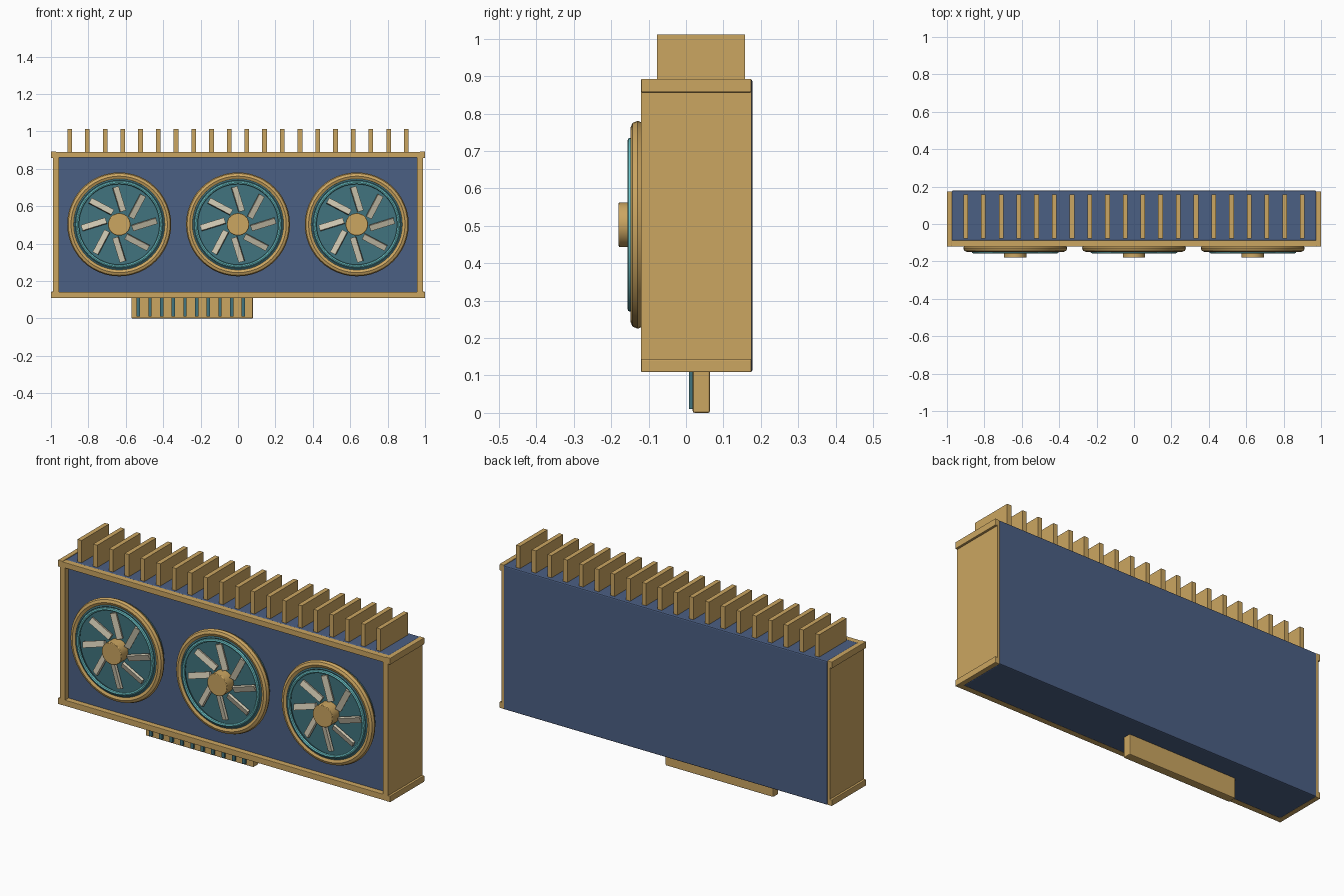
import bpy
import math
from mathutils import Matrix, Vector

if "Cube" in bpy.data.objects:
    bpy.data.objects.remove(bpy.data.objects["Cube"], do_unlink=True)


def material(name, rgb):
    m = bpy.data.materials.new(name)
    m.use_nodes = True
    m.diffuse_color = (*rgb, 1)
    m.node_tree.nodes["Principled BSDF"].inputs["Base Color"].default_value = (*rgb, 1)
    return m


gold = material("brushed gold", (0.60, 0.38, 0.12))
blue = material("slate blue", (0.071, 0.115, 0.23))
teal = material("dark teal", (0.053, 0.175, 0.21))
cyan = material("bright cyan", (0.16, 0.58, 0.61))
cream = material("cream", (0.61, 0.56, 0.43))


def finish(name, mat, bevel=0, smooth=False):
    ob = bpy.context.object
    ob.name = name
    ob.data.materials.append(mat)
    if bevel:
        mod = ob.modifiers.new("Bevel", "BEVEL")
        mod.width = bevel
        mod.segments = 2
    if smooth:
        bpy.ops.object.shade_smooth_by_angle(angle=math.radians(35))
    return ob


def box(name, mat, x, y, z, bevel=0):
    """Box from its (low, high) limits on each axis."""
    lo, hi = Vector((x[0], y[0], z[0])), Vector((x[1], y[1], z[1]))
    bpy.ops.mesh.primitive_cube_add(size=1, location=(lo + hi) / 2)
    bpy.context.object.data.transform(Matrix.Diagonal((*(hi - lo), 1)))
    return finish(name, mat, bevel)


def disc(name, mat, x, z, radius, y, bevel=0):
    """Cylinder facing the front, between two y limits."""
    bpy.ops.mesh.primitive_cylinder_add(
        vertices=32, radius=radius, depth=y[1] - y[0],
        location=(x, sum(y) / 2, z), rotation=(math.pi / 2, 0, 0))
    return finish(name, mat, bevel, smooth=True)


def ring(name, mat, x, y, z, major, minor):
    bpy.ops.mesh.primitive_torus_add(
        major_radius=major, minor_radius=minor, major_segments=48, minor_segments=8,
        location=(x, y, z), rotation=(math.pi / 2, 0, 0))
    return finish(name, mat, smooth=True)


# Housing
DEPTH = (-0.12, 0.175)
box("housing", blue, (-0.975, 0.975), (-0.09, 0.178), (0.109, 0.891), 0.006)

# Gold frame: front bars, side panels and corner rails
for level, z in (("lower", (0.11, 0.142)), ("upper", (0.86, 0.89))):
    box(level + "_front_bar", gold, (-0.99, 0.99), (-0.12, -0.088), z, 0.002)
    for side, s in (("left", 1), ("right", -1)):
        rail_z = (0.109, 0.143) if level == "lower" else (0.857, 0.893)
        box(f"{level}_{side}_rail", gold, sorted((s * 0.973, s)), DEPTH, rail_z, 0.003)
for side, s in (("left", 1), ("right", -1)):
    box(side + "_panel", gold, sorted((s * 0.957, s * 0.988)), (-0.12, -0.088), (0.115, 0.885))
    box(side + "_panel_wall", gold, sorted((s * 0.96, s * 0.988)), DEPTH, (0.115, 0.885))

# Cooling fins along the top
FINS = 20
for i in range(FINS):
    x = -0.9 + 1.8 * i / (FINS - 1)
    box(f"fin_{i + 1}", gold, (x - 0.0125, x + 0.0125), (-0.077, 0.158), (0.87, 1.012))

# Three fans
FAN_Z = 0.503
BLADES = 8
for label, cx in (("right", -0.635), ("middle", 0), ("left", 0.635)):
    disc(label + "_fan_plate", teal, cx, FAN_Z, 0.255, (-0.122, -0.085))
    ring(label + "_fan_rim", gold, cx, -0.129, FAN_Z, 0.258, 0.02)
    ring(label + "_fan_light_ring", cyan, cx, -0.148, FAN_Z, 0.224, 0.009)
    ring(label + "_fan_shroud", teal, cx, -0.134, FAN_Z, 0.236, 0.012)
    disc(label + "_fan_hub", gold, cx, FAN_Z, 0.06, (-0.18, -0.1), 0.003)
    for k in range(BLADES):
        blade = box(f"{label}_fan_blade_{k + 1}", cream,
                    (-0.068, 0.068), (-0.007, 0.007), (-0.016, 0.016))
        # Blade is pitched, skewed from the radius, then placed around the hub
        blade.matrix_world = (
            Matrix.Translation((cx, -0.136, FAN_Z))
            @ Matrix.Rotation(-math.tau * k / BLADES, 4, "Y")
            @ Matrix.Translation((0.135, 0, 0))
            @ Matrix.Rotation(-0.3, 4, "Y")
            @ Matrix.Rotation(0.3, 4, "X"))

# Edge connector with contact pins
box("connector", gold, (-0.57, 0.08), (0.018, 0.064), (0, 0.13), 0.005)
for i in range(10):
    x = -0.533 + 0.0624 * i
    box(f"contact_pin_{i + 1}", teal, (x - 0.009, x + 0.009), (0.008, 0.02), (0.01, 0.112))
